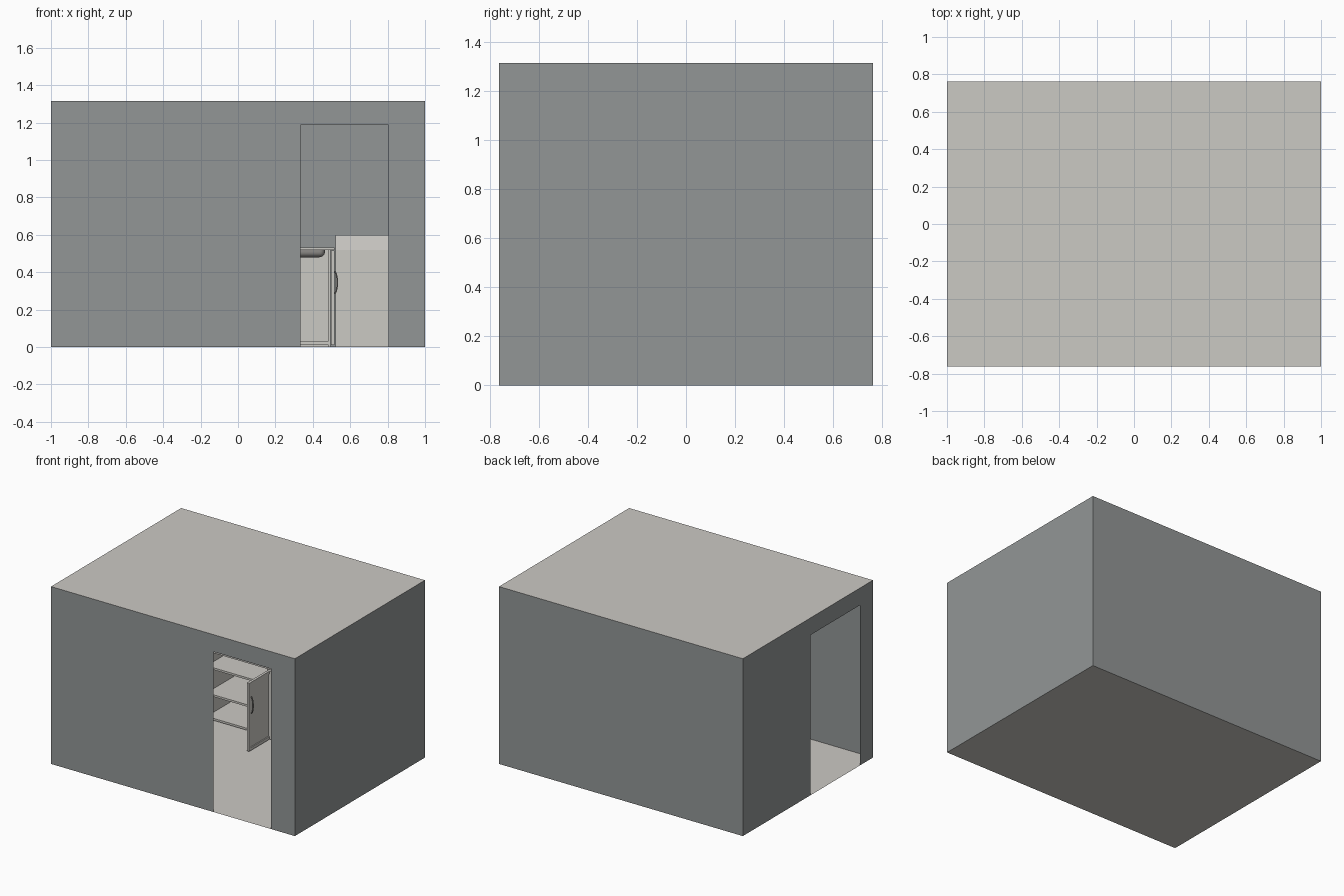
import bpy, bmesh, math
from mathutils import Matrix, Vector

if "Cube" in bpy.data.objects:
    bpy.data.objects.remove(bpy.data.objects["Cube"])

def mat(name, c):
    m = bpy.data.materials.new(name)
    m.diffuse_color = (*c, 1)
    m.use_nodes = True
    m.node_tree.nodes["Principled BSDF"].inputs["Base Color"].default_value = m.diffuse_color
    return m

GREY = mat("wall grey", (0.29, 0.307, 0.307))
PALE = mat("warm off white", (0.60, 0.585, 0.55))
LIGHT = mat("light worktop", (0.68, 0.665, 0.63))
METAL = mat("dull metal", (0.30, 0.29, 0.275))

def finish(name, bm, m):
    me = bpy.data.meshes.new(name)
    bm.to_mesh(me)
    bm.free()
    me.materials.append(m)
    o = bpy.data.objects.new(name, me)
    bpy.context.collection.objects.link(o)
    return o

def sheet(name, pts, m):
    bm = bmesh.new()
    bm.faces.new([bm.verts.new(p) for p in pts])
    return finish(name, bm, m)

def add_box(bm, lo, hi):
    lo, hi = Vector(lo), Vector(hi)
    M = Matrix.Translation((lo + hi) / 2) @ Matrix.Diagonal((*(hi - lo), 1))
    return bmesh.ops.create_cube(bm, size=1, matrix=M)["verts"]

def boxes(name, parts, m):
    bm = bmesh.new()
    for lo, hi in parts:
        add_box(bm, lo, hi)
    return finish(name, bm, m)

W, D, H, DH = 1.0, 0.762, 1.315, 1.188

# Room shell: thin walls, two of them with a doorway cut to the floor
def door_wall(a, b):
    return [(-1, 0), (a, 0), (a, DH), (b, DH), (b, 0), (1, 0), (1, H), (-1, H)]

sheet("front_wall", [(x * W, -D, z) for x, z in door_wall(0.333, 0.805)], GREY)
sheet("left_wall", [(-W, -y * D, z) for y, z in door_wall(0.04, 0.80)], GREY)
sheet("back_wall", [(W, D, 0), (-W, D, 0), (-W, D, H), (W, D, H)], GREY)
sheet("right_wall", [(W, -D, 0), (W, D, 0), (W, D, H), (W, -D, H)], GREY)
sheet("ceiling", [(-W, -D, H), (W, -D, H), (W, D, H), (-W, D, H)], PALE)
sheet("floor", [(-W, D, 0), (W, D, 0), (W, -D, 0), (-W, -D, 0)], PALE)

# Base cabinets along the back wall
YF, YB, TOP, T = 0.405, 0.755, 0.52, 0.015

def cabinet(name, x0, x1, shelves):
    parts = [((x0, YF, 0), (x0 + T, YB, TOP)), ((x1 - T, YF, 0), (x1, YB, TOP)),
             ((x0 + T, YB - 0.01, 0), (x1 - T, YB, TOP))]
    parts += [((x0 + T, YF, z - T), (x1 - T, YB - 0.01, z)) for z in shelves]
    boxes(name + "_carcass", parts, PALE)

def cabinet_door(name, hinge_x, side, w, is_open):
    # side +1: hinge on the right, panel reaches to the left
    place = Matrix.Translation((hinge_x, YF, 0)) @ Matrix.Rotation(side * math.pi / 2 * is_open, 4, 'Z')
    bm = bmesh.new()
    xs = sorted((0, -side * w))
    add_box(bm, (xs[0], -0.02, 0.01), (xs[1], -0.001, TOP - 0.005))
    bm.normal_update()
    front = [f for f in bm.faces if f.normal.y < -0.9]
    bmesh.ops.inset_region(bm, faces=front, thickness=0.03)
    bmesh.ops.inset_region(bm, faces=front, thickness=0.004, depth=-0.005)
    bm.transform(place)
    finish(name, bm, PALE)
    # bow handle near the free edge
    cu = bpy.data.curves.new(name + "_handle", 'CURVE')
    cu.dimensions = '3D'
    cu.bevel_depth, cu.bevel_resolution = 0.004, 2
    sp = cu.splines.new('POLY')
    sp.points.add(8)
    for i, p in enumerate(sp.points):
        a = math.pi * i / 8
        v = place @ Vector((-side * (w - 0.025), -0.018 - 0.018 * math.sin(a), 0.345 - 0.06 * math.cos(a)))
        p.co = (*v, 1)
    cu.materials.append(METAL)
    bpy.context.collection.objects.link(bpy.data.objects.new(name + "_handle", cu))

units = [("left_cabinet", -0.995, -0.56, (0.03, 0.205, 0.405), 0, 0),
         ("shelf_cabinet", -0.555, -0.03, (0.03, 0.205, 0.405), 1, 1),
         ("sink_cabinet", -0.02, 0.495, (0.03,), 0, 1)]
for name, a, b, shelves, lo, ro in units:
    cabinet(name, a, b, shelves)
    w = (b - a) / 2 - 0.003
    cabinet_door(name + "_left_door", a, -1, w, lo)
    cabinet_door(name + "_right_door", b, 1, w, ro)

# Worktop, with an opening left for the sink
SX0, SX1, SY0, SY1 = 0.02, 0.465, 0.44, 0.70
boxes("worktop", [((-0.995, YF - 0.01, TOP), (SX0, YB, 0.532)), ((SX1, YF - 0.01, TOP), (0.515, YB, 0.532)),
                  ((SX0, YF - 0.01, TOP), (SX1, SY0, 0.532)), ((SX0, SY1, TOP), (SX1, YB, 0.532))], PALE)

# Sink basin: open rounded tray
bm = bmesh.new()
add_box(bm, (SX0, SY0, 0.48), (SX1, SY1, 0.533))
bm.normal_update()
bmesh.ops.delete(bm, geom=[f for f in bm.faces if f.normal.z > 0.9], context='FACES_ONLY')
edges = [e for e in bm.edges if not e.is_boundary]
bmesh.ops.bevel(bm, geom=edges, offset=0.03, segments=5, affect='EDGES', profile=0.5)
for f in bm.faces:
    f.smooth = True
finish("sink_basin", bm, METAL)

# Taller corner unit at the right end
boxes("corner_unit", [((0.52, 0.42, 0), (0.995, YB, TOP))], PALE)
boxes("corner_unit_top", [((0.52, 0.42, TOP), (0.995, YB, 0.60))], LIGHT)
